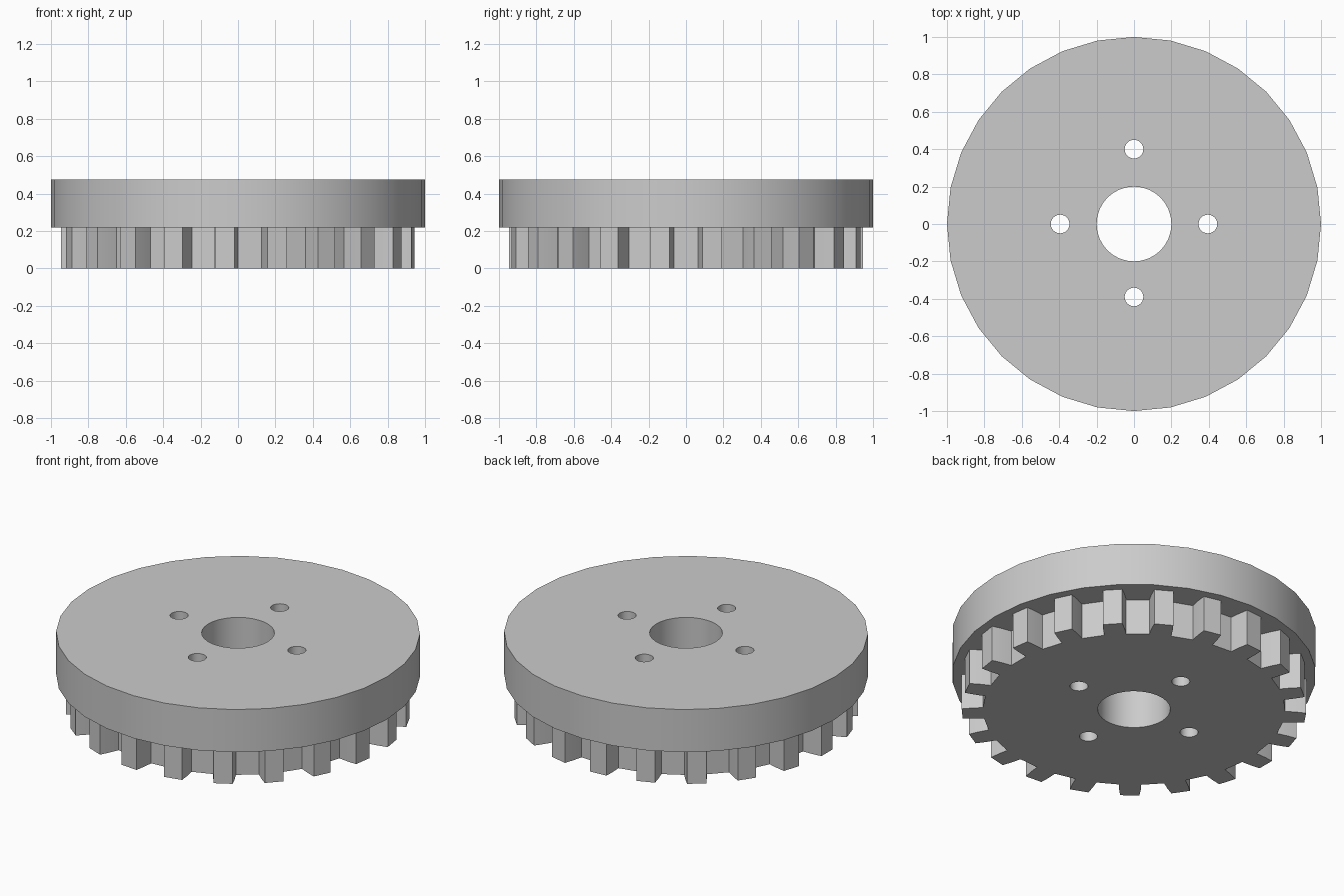
import bpy
import bmesh
from math import sin, cos, pi, radians

cube = bpy.data.objects.get("Cube")
if cube:
    bpy.data.objects.remove(cube, do_unlink=True)

# Single plain grey finish
grey = bpy.data.materials.new("plain_grey")
grey.use_nodes = True
GREY = (0.6, 0.6, 0.6, 1.0)
grey.diffuse_color = GREY
grey.node_tree.nodes["Principled BSDF"].inputs["Base Color"].default_value = GREY

TEETH = 21
ROOT_R, FLANK_R, TIP_R = 0.83, 0.89, 0.947


def ring(radius, sides=32, cx=0.0, cy=0.0):
    return [(cx + radius * cos(2 * pi * i / sides),
             cy + radius * sin(2 * pi * i / sides)) for i in range(sides)]


def gear_outline():
    # Half tooth as (radius, half angle in degrees), mirrored for each tooth
    half = [(ROOT_R, 4.2), (FLANK_R, 3.8), (TIP_R, 3.2)]
    tooth = [(r, -a) for r, a in half] + [(r, a) for r, a in reversed(half)]
    points = []
    for i in range(TEETH):
        middle = pi + 2 * pi * i / TEETH
        for r, a in tooth:
            angle = middle + radians(a)
            points.append((r * cos(angle), r * sin(angle)))
    return points


def plate(name, outline, holes, bottom, top):
    """Fill an outline with holes and extrude it upwards."""
    bm = bmesh.new()
    edges = []
    for loop in [outline] + holes:
        verts = [bm.verts.new((x, y, bottom)) for x, y in loop]
        edges += [bm.edges.new((v, verts[i - 1])) for i, v in enumerate(verts)]
    bmesh.ops.triangle_fill(bm, use_beauty=True, edges=edges, normal=(0, 0, 1))
    result = bmesh.ops.extrude_face_region(bm, geom=bm.faces[:], use_keep_orig=True)
    raised = [g for g in result["geom"] if isinstance(g, bmesh.types.BMVert)]
    bmesh.ops.translate(bm, verts=raised, vec=(0, 0, top - bottom))
    bmesh.ops.recalc_face_normals(bm, faces=bm.faces[:])
    mesh = bpy.data.meshes.new(name)
    bm.to_mesh(mesh)
    bm.free()
    mesh.materials.append(grey)
    obj = bpy.data.objects.new(name, mesh)
    bpy.context.collection.objects.link(obj)
    bpy.ops.object.select_all(action="DESELECT")
    obj.select_set(True)
    bpy.context.view_layer.objects.active = obj
    bpy.ops.object.shade_smooth_by_angle(angle=radians(25))
    return obj


# Centre bore and four bolt holes run through both parts
holes = [ring(0.2)]
for x, y in [(0.395, 0), (-0.395, 0), (0, 0.4), (0, -0.39)]:
    holes.append(ring(0.05, 24, x, y))

# Toothed lower wheel and plain upper disc
plate("toothed_wheel", gear_outline(), holes, 0.0, 0.217)
plate("upper_disc", ring(1.0), holes, 0.217, 0.475)
